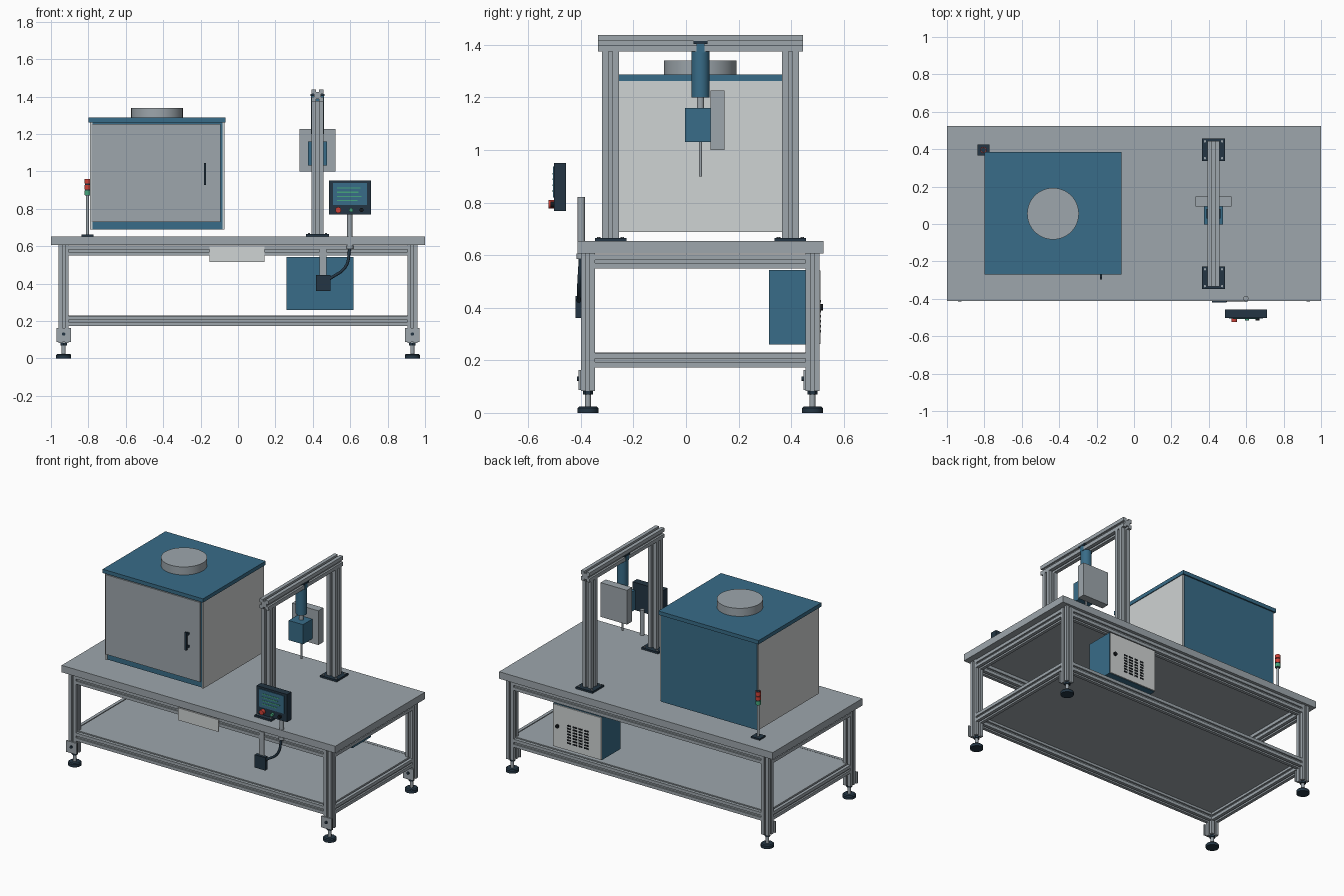
import bpy, bmesh, math
from mathutils import Matrix, Vector

cube = bpy.data.objects.get("Cube")
if cube:
    bpy.data.objects.remove(cube)


def material(name, *rgb):
    lin = [((c / 255 + 0.055) / 1.055) ** 2.4 for c in rgb] + [1]
    m = bpy.data.materials.new(name)
    m.use_nodes = True
    m.diffuse_color = lin
    m.node_tree.nodes["Principled BSDF"].inputs["Base Color"].default_value = lin
    return m


GRAY = material("aluminium gray", 157, 166, 172)
LIGHT = material("light panel gray", 207, 211, 211)
BLUE = material("steel blue", 56, 108, 136)
DARK = material("dark navy", 35, 53, 67)
RED = material("signal red", 205, 65, 55)
GREEN = material("signal green", 70, 165, 125)
BLACK = material("slot black", 20, 24, 28)


def finish(name, bm, mat, smooth=False):
    bmesh.ops.recalc_face_normals(bm, faces=bm.faces)
    me = bpy.data.meshes.new(name)
    bm.to_mesh(me)
    bm.free()
    me.materials.append(mat)
    ob = bpy.data.objects.new(name, me)
    bpy.context.collection.objects.link(ob)
    if smooth:
        bpy.ops.object.select_all(action='DESELECT')
        ob.select_set(True)
        bpy.context.view_layer.objects.active = ob
        bpy.ops.object.shade_smooth_by_angle(angle=math.radians(35))
    return ob


def box(name, mat, x, y, z):
    """Box given as (low, high) ranges."""
    size = [b - a for a, b in (x, y, z)]
    mid = [(a + b) / 2 for a, b in (x, y, z)]
    bm = bmesh.new()
    bmesh.ops.create_cube(bm, size=1, matrix=Matrix.Translation(mid) @ Matrix.Diagonal(size + [1]))
    return finish(name, bm, mat)


def turn(axis):
    return {'X': Matrix.Rotation(math.pi / 2, 4, 'Y'),
            'Y': Matrix.Rotation(math.pi / 2, 4, 'X'),
            'Z': Matrix.Identity(4)}[axis]


def cyl(name, mat, centre, r, length, axis='Z', r2=None, sides=32):
    bm = bmesh.new()
    bmesh.ops.create_cone(bm, cap_ends=True, segments=sides, radius1=r,
                          radius2=r if r2 is None else r2, depth=length,
                          matrix=Matrix.Translation(centre) @ turn(axis))
    return finish(name, bm, mat, smooth=sides > 8)


def extrusion(name, centre, width, length, axis):
    """Square slotted profile swept along an axis."""
    h, s, d = width / 2, width * 0.12, width * 0.2
    side = [(-h, -h), (-s, -h), (-s, d - h), (s, d - h), (s, -h)]
    bm = bmesh.new()
    verts = []
    for q in range(4):
        rot = Matrix.Rotation(q * math.pi / 2, 3, 'Z')
        verts += [bm.verts.new(rot @ Vector((x, y, -length / 2))) for x, y in side]
    face = bm.faces.new(verts)
    new = bmesh.ops.extrude_face_region(bm, geom=[face])["geom"]
    bmesh.ops.translate(bm, vec=(0, 0, length),
                        verts=[v for v in new if isinstance(v, bmesh.types.BMVert)])
    bm.transform(Matrix.Translation(centre) @ turn(axis))
    return finish(name, bm, GRAY)


# Bench frame
W = 0.054
LEG_X, LEG_Y = 0.932, (-0.373, 0.481)
MID_Y = sum(LEG_Y) / 2
box("bench_top", GRAY, (-1, 1), (-0.413, 0.523), (0.607, 0.653))
box("lower_shelf", GRAY, (-0.93, 0.93), (-0.372, 0.48), (0.222, 0.23))
for z, level in ((0.576, "upper"), (0.2, "lower")):
    for y in LEG_Y:
        extrusion(level + "_long_rail", (0, y, z), W, 2 * LEG_X - W, 'X')
    for x in (-LEG_X, LEG_X):
        extrusion(level + "_side_rail", (x, MID_Y, z), W, LEG_Y[1] - LEG_Y[0] - W, 'Y')

# Legs with mounting plates and levelling feet
for x in (-LEG_X, LEG_X):
    for y in LEG_Y:
        extrusion("leg", (x, y, 0.345), W, 0.524, 'Z')
        front = y - W / 2
        box("leg_plate", GRAY, (x - 0.038, x + 0.038), (front - 0.008, front), (0.088, 0.163))
        cyl("leg_plate_bolt", DARK, (x, front - 0.011, 0.13), 0.009, 0.008, 'Y', sides=16)
        cyl("foot_pad", DARK, (x, y, 0.009), 0.04, 0.018)
        cyl("foot_pad_top", DARK, (x, y, 0.021), 0.04, 0.006, r2=0.034)
        cyl("foot_stem", GRAY, (x, y, 0.054), 0.011, 0.062, sides=16)
        cyl("foot_nut", DARK, (x, y, 0.076), 0.019, 0.014, sides=6)

# Cabinet on the bench
box("cabinet_body", BLUE, (-0.783, -0.082), (-0.25, 0.376), (0.688, 1.262))
for x in (-0.79, -0.084):
    box("cabinet_side_panel", LIGHT, (x, x + 0.012), (-0.258, 0.372), (0.688, 1.262))
box("cabinet_door", GRAY, (-0.784, -0.094), (-0.265, -0.25), (0.728, 1.254))
box("cabinet_lid", BLUE, (-0.80, -0.067), (-0.27, 0.385), (1.262, 1.287))
cyl("cabinet_vent", GRAY, (-0.433, 0.055, 1.313), 0.138, 0.054, sides=64)
box("door_handle", DARK, (-0.183, -0.17), (-0.297, -0.285), (0.928, 1.045))
for z in (0.945, 1.028):
    box("handle_mount", DARK, (-0.183, -0.17), (-0.288, -0.264), (z - 0.007, z + 0.007))

# Signal beacon
BX, BY = -0.805, 0.396
box("beacon_base", DARK, (BX - 0.032, BX + 0.032), (BY - 0.03, BY + 0.03), (0.653, 0.663))
cyl("beacon_pole", GRAY, (BX, BY, 0.768), 0.008, 0.21, sides=16)
cyl("beacon_core", DARK, (BX, BY, 0.915), 0.013, 0.09, sides=24)
for z, mat in ((0.885, GREEN), (0.916, RED), (0.946, RED)):
    cyl("beacon_lamp", mat, (BX, BY, z), 0.017, 0.024, sides=24)

# Gantry
GX, GY, GW = 0.425, 0.055, 0.064
for s in (-1, 1):
    y = GY + s * 0.342
    extrusion("gantry_post", (GX, y, 1.02), GW, 0.712, 'Z')
    box("gantry_base_plate", DARK, (GX - 0.061, GX + 0.061), (y - 0.06, y + 0.06), (0.653, 0.665))
    for dx in (-0.046, 0.046):
        for dy in (-0.045, 0.045):
            cyl("base_bolt", GRAY, (GX + dx, y + dy, 0.667), 0.007, 0.006, sides=6)
extrusion("gantry_beam", (GX, GY, 1.406), GW, 0.78, 'Y')

# Hanging spindle
box("spindle_clamp_bar", DARK, (GX - 0.037, GX + 0.037), (GY - 0.026, GY + 0.026), (1.403, 1.414))
box("spindle_clamp_neck", BLUE, (GX - 0.035, GX + 0.035), (GY - 0.015, GY + 0.015), (1.37, 1.403))
cyl("spindle_motor", BLUE, (GX, GY, 1.287), 0.034, 0.176)
cyl("spindle_shaft", GRAY, (GX, GY, 1.18), 0.014, 0.05, sides=20)
box("spindle_head", BLUE, (GX - 0.052, GX + 0.052), (-0.003, 0.096), (1.03, 1.16))
box("spindle_back_plate", GRAY, (GX - 0.096, GX + 0.096), (0.094, 0.147), (1.0, 1.226))
cyl("spindle_probe", GRAY, (GX, GY, 0.966), 0.006, 0.132, sides=16)

# Control panel
PX = 0.598
box("panel_housing", DARK, (0.487, 0.71), (-0.502, -0.456), (0.768, 0.951))
box("panel_screen", BLUE, (0.508, 0.69), (-0.506, -0.5), (0.82, 0.937))
for i, right in enumerate((0.655, 0.645, 0.66, 0.64)):
    z = 0.91 - i * 0.022
    box("screen_line", GREEN, (0.53, right), (-0.508, -0.505), (z - 0.003, z + 0.003))
for x, mat, r, depth in ((0.536, RED, 0.016, 0.021), (0.605, GREEN, 0.011, 0.014),
                         (0.66, BLACK, 0.011, 0.014)):
    cyl("panel_button", mat, (x, -0.502 - depth / 2, 0.793), r, depth, 'Y', sides=24)
cyl("panel_pole", GRAY, (PX, -0.398, 0.708), 0.014, 0.225, sides=24)
cyl("panel_pole_collar", GRAY, (PX, -0.398, 0.596), 0.019, 0.02, sides=24)

# Junction box with cable
box("junction_bracket", GRAY, (0.436, 0.473), (-0.405, -0.398), (0.44, 0.6))
box("junction_box", DARK, (0.417, 0.494), (-0.421, -0.396), (0.36, 0.445))
curve = bpy.data.curves.new("cable", 'CURVE')
curve.dimensions = '3D'
curve.bevel_depth = 0.008
curve.bevel_resolution = 2
path = curve.splines.new('BEZIER')
path.bezier_points.add(2)
for p, co in zip(path.bezier_points, ((PX, -0.4, 0.59), (0.575, -0.406, 0.49), (0.49, -0.408, 0.425))):
    p.co = co
    p.handle_left_type = p.handle_right_type = 'AUTO'
curve.materials.append(DARK)
bpy.context.collection.objects.link(bpy.data.objects.new("cable", curve))

# Blank plate on the front rail
box("front_plate", LIGHT, (-0.152, 0.142), (-0.408, -0.4), (0.516, 0.597))

# Electrical cabinet under the bench
box("electrical_cabinet", BLUE, (0.26, 0.617), (0.315, 0.505), (0.26, 0.543))
box("electrical_back_panel", LIGHT, (0.262, 0.615), (0.503, 0.512), (0.262, 0.541))
cyl("electrical_knob", BLACK, (0.58, 0.516, 0.402), 0.012, 0.012, 'Y', sides=16)
for col in range(4):
    for row in range(7):
        x, z = 0.37 + col * 0.042, 0.31 + row * 0.019
        box("vent_slot", BLACK, (x - 0.014, x + 0.014), (0.511, 0.514), (z - 0.005, z + 0.005))
